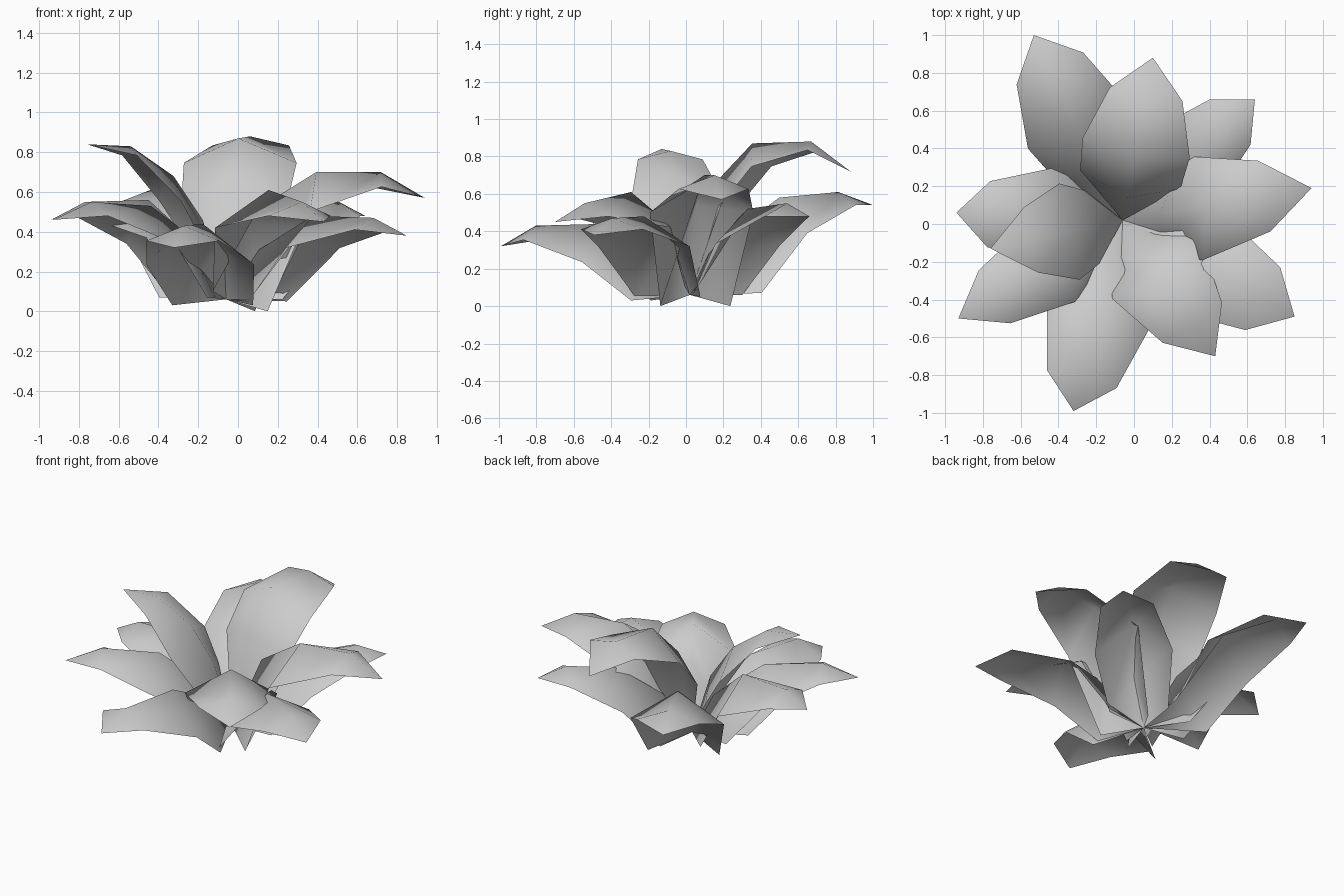
import bpy
import bmesh
from mathutils import Vector

old = bpy.data.objects.get("Cube")
if old:
    bpy.data.objects.remove(old, do_unlink=True)

# One grey for the whole plant
grey = bpy.data.materials.new("leaf_grey")
grey.use_nodes = True
color = (0.6, 0.6, 0.6, 1)
grey.diffuse_color = color
grey.node_tree.nodes["Principled BSDF"].inputs["Base Color"].default_value = color

BASE = Vector((-0.06, 0.02, 0.06))
# Half width and edge drop of the middle and outer rows
SECTIONS = ((0.28, 0.19), (0.19, 0.07))


def make_leaf(name, tip, ridge, foot, lean=0.0, width=1.0, droop=1.0):
    """Arched leaf. ridge: (distance from base, height) of three rows;
    foot: distance, half width and height of the first row's edges."""
    tip = Vector(tip)
    out = Vector((tip.x - BASE.x, tip.y - BASE.y, 0)).normalized()
    side = Vector((-out.y, out.x, 0))
    bm = bmesh.new()

    def point(u, v, z):
        return bm.verts.new(Vector((BASE.x, BASE.y, z)) + out * u + side * v)

    # First row is folded down to the foot, the others arch gently
    edges = [foot]
    for (u, z), (half, drop) in zip(ridge[1:], SECTIONS):
        drop *= droop
        edges.append((u + drop * lean, half * width, z - drop))
    rows = [(point(u, -half, z), point(mid_u, 0, mid_z), point(u, half, z))
            for (mid_u, mid_z), (u, half, z) in zip(ridge, edges)]
    root, end = bm.verts.new(BASE), bm.verts.new(tip)
    for i in range(2):
        bm.faces.new((root, rows[0][i], rows[0][i + 1]))
        for a, b in zip(rows, rows[1:]):
            bm.faces.new((a[i], b[i], b[i + 1], a[i + 1]))
        bm.faces.new((rows[-1][i], end, rows[-1][i + 1]))
    bmesh.ops.recalc_face_normals(bm, faces=bm.faces)
    bm.normal_update()
    if sum(f.normal.z for f in bm.faces) < 0:
        bmesh.ops.reverse_faces(bm, faces=bm.faces)
    for f in bm.faces:
        f.smooth = True
    mesh = bpy.data.meshes.new(name)
    bm.to_mesh(mesh)
    bm.free()
    mesh.materials.append(grey)
    bpy.context.collection.objects.link(bpy.data.objects.new(name, mesh))


# Low outer leaves
make_leaf("front_leaf", (-0.32, -0.99, 0.32),
          ((0.18, 0.3), (0.47, 0.44), (0.85, 0.43)), (0.27, 0.21, 0.03),
          lean=0.25, droop=1.08)
make_leaf("front_left_leaf", (0.85, -0.49, 0.38),
          ((0.19, 0.31), (0.5, 0.48), (0.85, 0.47)), (0.24, 0.2, 0.05), droop=0.85)
make_leaf("front_right_leaf", (-0.93, -0.5, 0.46),
          ((0.17, 0.35), (0.44, 0.53), (0.79, 0.55)), (0.22, 0.18, 0.07), width=0.86)
make_leaf("right_leaf", (-0.94, 0.06, 0.46),
          ((0.16, 0.35), (0.39, 0.56), (0.71, 0.55)), (0.21, 0.19, 0.09), width=0.92)
make_leaf("back_right_leaf", (-0.53, 1.0, 0.54),
          ((0.22, 0.37), (0.53, 0.58), (0.88, 0.61)), (0.32, 0.22, 0.07),
          lean=0.15, width=1.03)
make_leaf("back_left_leaf", (0.64, 0.66, 0.48),
          ((0.18, 0.33), (0.46, 0.52), (0.77, 0.55)), (0.22, 0.18, 0.06), width=0.85)

# Taller inner leaves
make_leaf("upper_left_leaf", (0.94, 0.19, 0.57),
          ((0.2, 0.54), (0.46, 0.7), (0.79, 0.7)), (0.18, 0.19, 0.0),
          lean=-0.4, droop=1.05)
make_leaf("upper_front_leaf", (0.43, -0.7, 0.45),
          ((0.15, 0.45), (0.38, 0.61), (0.68, 0.55)), (0.16, 0.19, 0.1), lean=-0.35)
make_leaf("upper_back_leaf", (0.1, 0.88, 0.72),
          ((0.12, 0.64), (0.34, 0.87), (0.66, 0.88)), (0.22, 0.27, 0.54),
          lean=0.4, width=1.03, droop=0.65)
make_leaf("upper_right_leaf", (-0.76, -0.13, 0.84),
          ((0.12, 0.46), (0.27, 0.68), (0.49, 0.83)), (0.17, 0.2, 0.36),
          lean=0.15, width=0.93, droop=0.65)
